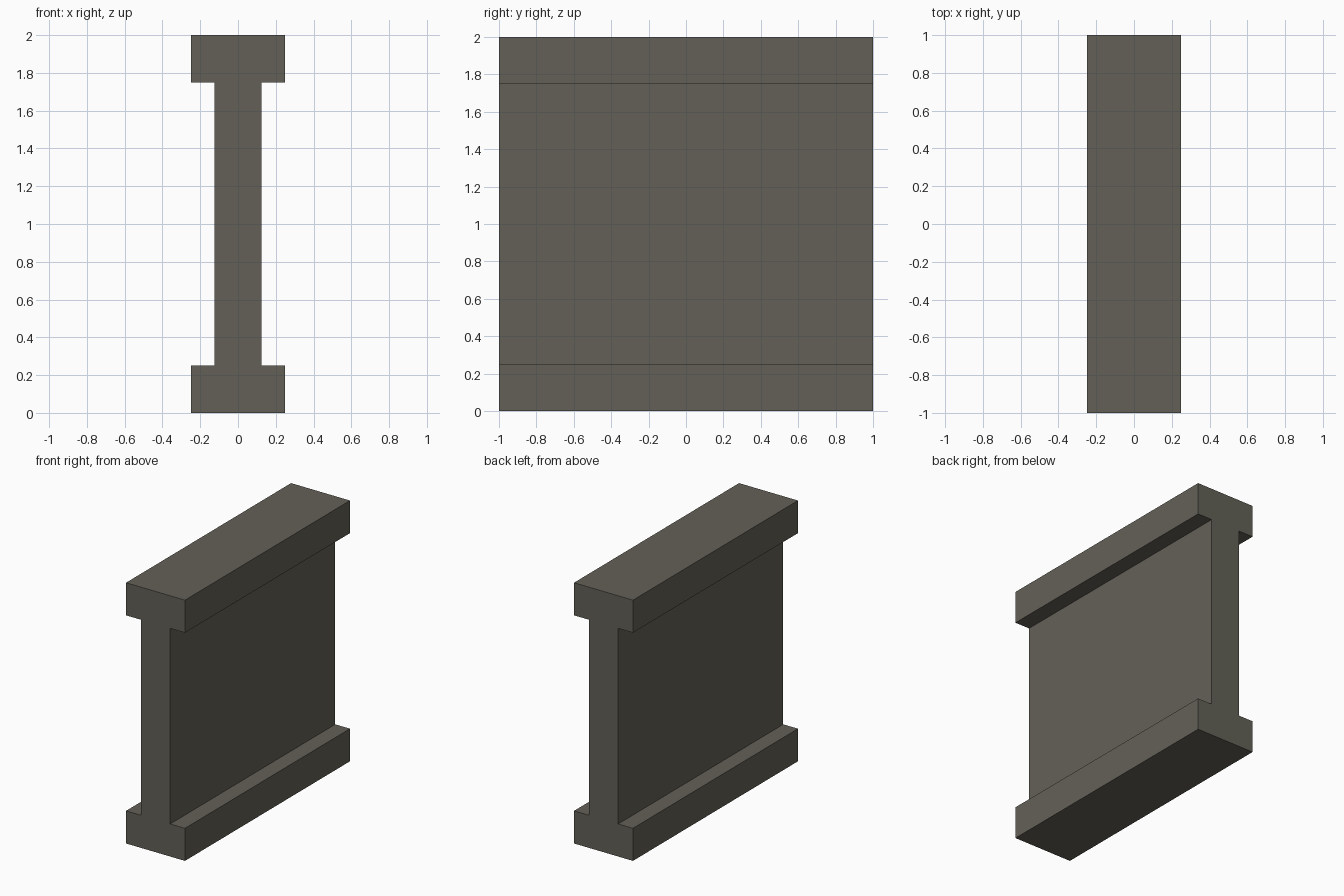
import bpy
import bmesh

if "Cube" in bpy.data.objects:
    bpy.data.objects.remove(bpy.data.objects["Cube"])

# Dark warm grey steel
steel = bpy.data.materials.new("dark_grey_steel")
steel.diffuse_color = (0.125, 0.118, 0.096, 1.0)
steel.use_nodes = True
steel.node_tree.nodes["Principled BSDF"].inputs["Base Color"].default_value = steel.diffuse_color

LENGTH, HEIGHT = 2.0, 2.0
FLANGE_HALF, WEB_HALF, FLANGE_THICK = 0.25, 0.125, 0.25

# I-shaped cross-section: right half from bottom to top, mirrored for the left
right = [(FLANGE_HALF, 0), (FLANGE_HALF, FLANGE_THICK),
         (WEB_HALF, FLANGE_THICK), (WEB_HALF, HEIGHT - FLANGE_THICK),
         (FLANGE_HALF, HEIGHT - FLANGE_THICK), (FLANGE_HALF, HEIGHT)]
profile = right + [(-x, z) for x, z in reversed(right)]

# Beam: profile extruded from front to back
bm = bmesh.new()
front = bm.faces.new([bm.verts.new((x, -LENGTH / 2, z)) for x, z in profile])
result = bmesh.ops.extrude_face_region(bm, geom=[front], use_keep_orig=True)
back_verts = [g for g in result["geom"] if isinstance(g, bmesh.types.BMVert)]
bmesh.ops.translate(bm, verts=back_verts, vec=(0, LENGTH, 0))
bmesh.ops.recalc_face_normals(bm, faces=bm.faces)

mesh = bpy.data.meshes.new("i_beam")
bm.to_mesh(mesh)
bm.free()
mesh.materials.append(steel)
bpy.context.collection.objects.link(bpy.data.objects.new("i_beam", mesh))
